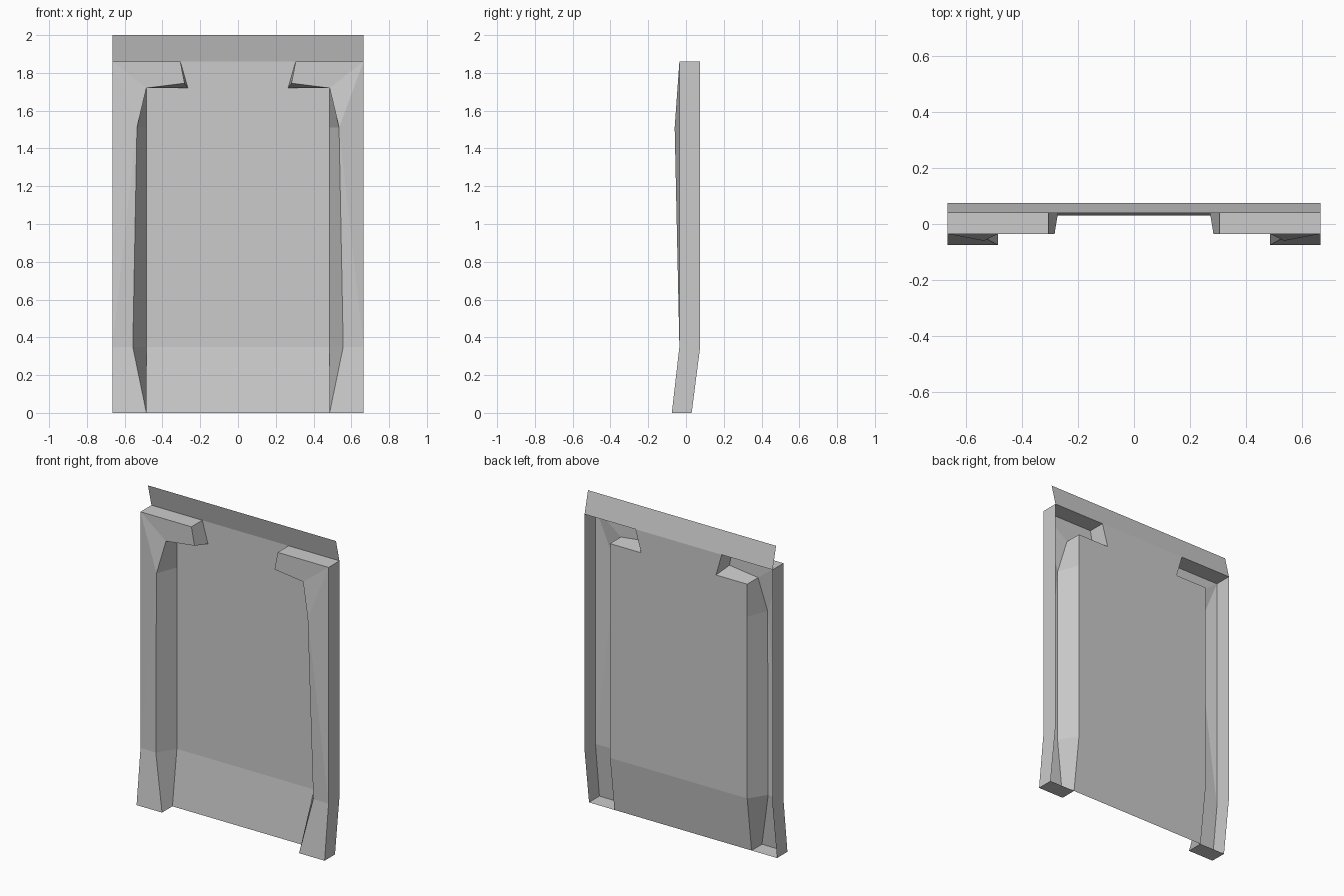
import bpy


def make(name, verts, faces, smooth=False):
    mesh = bpy.data.meshes.new(name)
    mesh.from_pydata(verts, [], faces)
    mesh.update()
    ob = bpy.data.objects.new(name, mesh)
    bpy.context.collection.objects.link(ob)
    return ob


# Right post with its top bracket: an open-backed shell.
# The front outline runs up the inner jamb, round the bracket, down the outside.
front = [(0.485, -0.075, 0), (0.557, -0.035, 0.35), (0.535, -0.06, 1.51),
         (0.485, -0.035, 1.72), (0.283, -0.035, 1.745), (0.305, -0.035, 1.86),
         (0.665, -0.035, 1.86), (0.665, -0.035, 0.35), (0.665, -0.075, 0)]
back = [(0.485, 0.03, 0), (0.485, 0.075, 0.35), (0.485, 0.075, 1.51),
        (0.485, 0.075, 1.72), (0.265, 0.075, 1.72), (0.305, 0.075, 1.86),
        (0.665, 0.075, 1.86), (0.665, 0.075, 0.35), (0.665, 0.03, 0)]
n = len(front)
walls = [(i, (i + 1) % n, (i + 1) % n + n, i + n) for i in range(n)]
faces = [(8, 7, 1, 0), (7, 2, 1), (7, 6, 2), (6, 3, 2), (6, 5, 4, 3)]
posts = make("side_posts", front + back, walls + faces)
posts.modifiers.new("mirror", 'MIRROR').use_axis[0] = True

# Recessed panel, bent forward at the foot and narrowed between the brackets
rows = [(0.485, 0.03, 0), (0.485, 0.075, 0.35), (0.485, 0.075, 1.72),
        (0.265, 0.075, 1.72), (0.305, 0.075, 1.86)]
verts = [(s * x, y, z) for x, y, z in rows for s in (-1, 1)]
make("back_panel", verts, [(0, 1, 3, 2), (2, 3, 5, 7, 6, 4), (6, 7, 9, 8)])

# Top strip leaning forward above the panel
make("top_strip",
     [(-0.665, 0.075, 1.86), (0.665, 0.075, 1.86), (0.665, 0.04, 2), (-0.665, 0.04, 2)],
     [(0, 1, 2, 3)])
